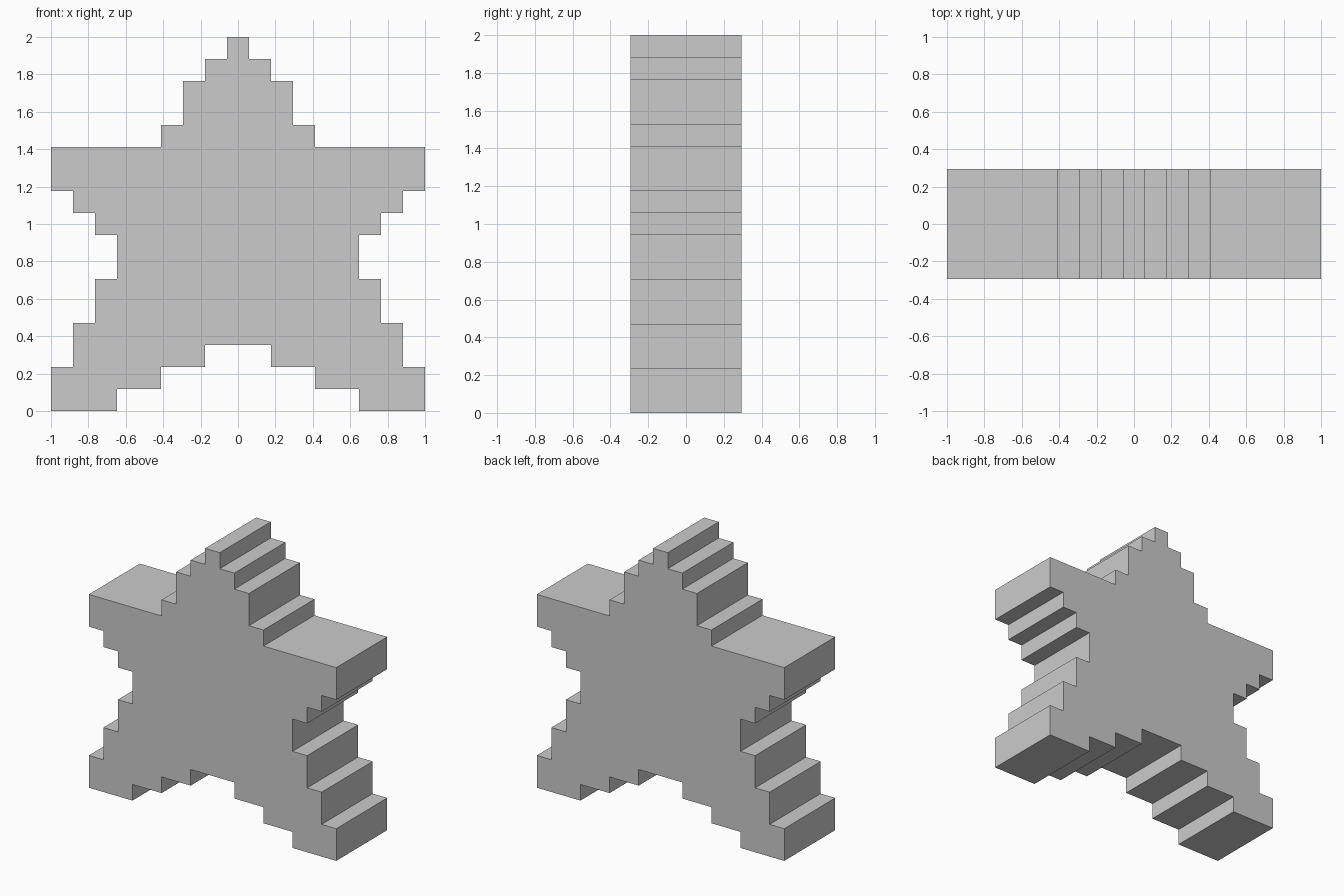
import bpy, bmesh

if "Cube" in bpy.data.objects:
    bpy.data.objects.remove(bpy.data.objects["Cube"])

U = 2 / 17          # one block step
DEPTH = 5 * U

# Right half of the stepped outline, in block steps (x, z), from tip to crotch
half = [(0.5, 17), (0.5, 16), (1.5, 16), (1.5, 15), (2.5, 15), (2.5, 13),
        (3.5, 13), (3.5, 12), (8.5, 12), (8.5, 10), (7.5, 10), (7.5, 9),
        (6.5, 9), (6.5, 8), (5.5, 8), (5.5, 6), (6.5, 6), (6.5, 4),
        (7.5, 4), (7.5, 2), (8.5, 2), (8.5, 0), (5.5, 0), (5.5, 1),
        (3.5, 1), (3.5, 2), (1.5, 2), (1.5, 3)]
outline = half + [(-x, z) for x, z in reversed(half)]

# Blocky star: front face extruded to the back
bm = bmesh.new()
front = bm.faces.new([bm.verts.new((x * U, -DEPTH / 2, z * U)) for x, z in outline])
ext = bmesh.ops.extrude_face_region(bm, geom=[front], use_keep_orig=True)
back_verts = [g for g in ext["geom"] if isinstance(g, bmesh.types.BMVert)]
bmesh.ops.translate(bm, verts=back_verts, vec=(0, DEPTH, 0))
bmesh.ops.recalc_face_normals(bm, faces=bm.faces)

mesh = bpy.data.meshes.new("block_star")
bm.to_mesh(mesh)
bm.free()
bpy.context.collection.objects.link(bpy.data.objects.new("block_star", mesh))
